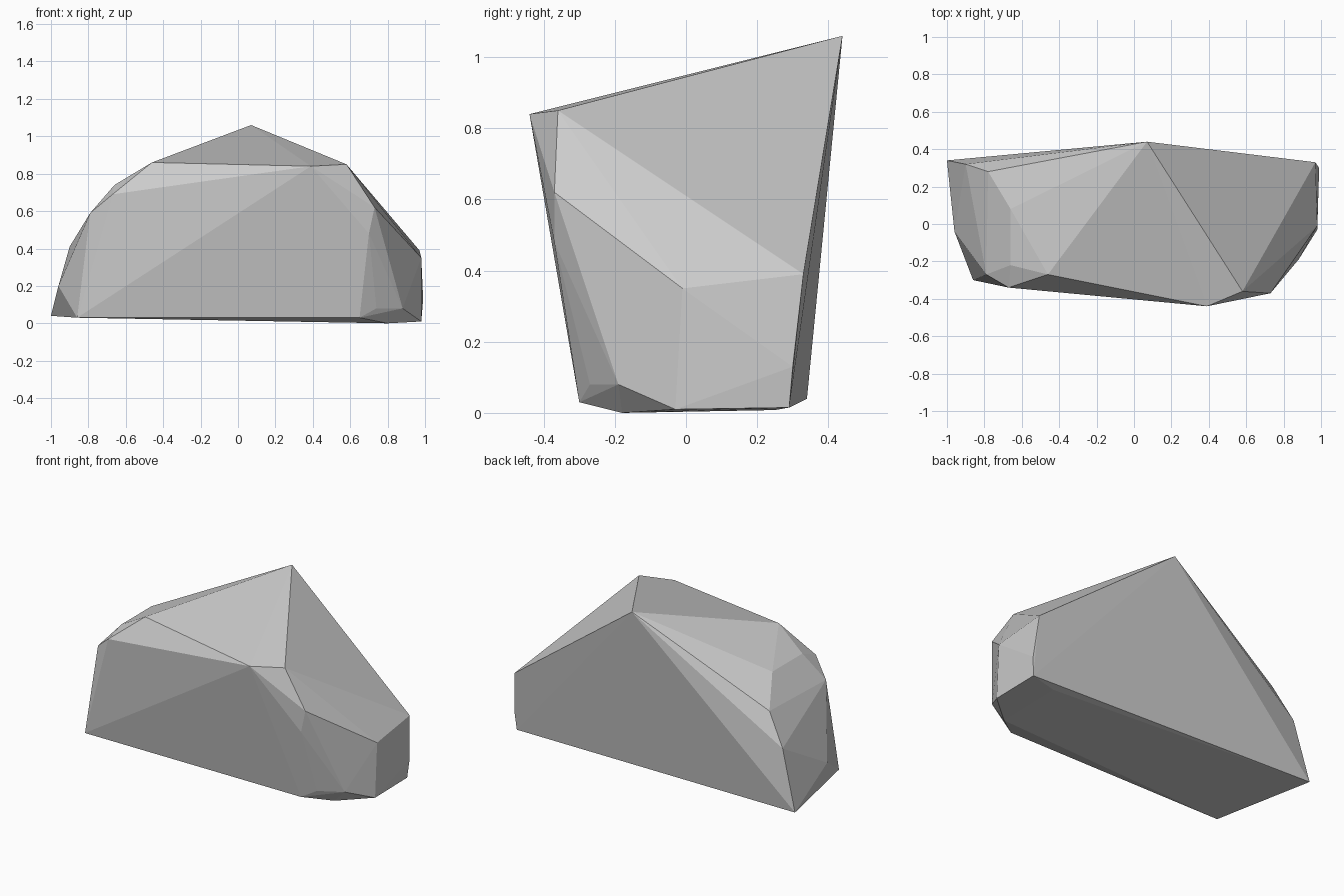
import bpy, bmesh

# Corner points of the faceted boulder, grouped by region
crown = [(0.07, 0.44, 1.06), (0.39, -0.44, 0.84), (0.58, -0.36, 0.85), (0.60, -0.36, 0.82),
         (-0.46, -0.27, 0.86)]
left_shoulder = [(-0.66, 0.08, 0.74), (-0.66, -0.22, 0.74), (-0.67, -0.34, 0.69),
                 (-0.78, 0.28, 0.60), (-0.79, -0.27, 0.59), (-0.90, 0.32, 0.41),
                 (-0.96, -0.04, 0.20)]
right_side = [(0.75, -0.32, 0.60), (0.73, -0.37, 0.62), (0.70, -0.37, 0.48),
              (0.98, -0.01, 0.35), (0.97, 0.33, 0.39), (0.99, 0.30, 0.13)]
base = [(-1.0, 0.34, 0.04), (-0.86, -0.30, 0.03), (0.65, -0.30, 0.03), (0.74, -0.27, 0.08),
        (0.88, -0.19, 0.08), (0.80, -0.18, 0.0), (0.98, -0.03, 0.01), (0.98, 0.29, 0.015),
        (0.80, 0.25, 0.008)]

# Wrap the points in flat facets
bm = bmesh.new()
for p in crown + left_shoulder + right_side + base:
    bm.verts.new(p)
bmesh.ops.convex_hull(bm, input=bm.verts[:])
loose = [v for v in bm.verts if not v.link_faces]
bmesh.ops.delete(bm, geom=loose, context='VERTS')
bmesh.ops.recalc_face_normals(bm, faces=bm.faces[:])

mesh = bpy.data.meshes.new("boulder")
bm.to_mesh(mesh)
bm.free()
boulder = bpy.data.objects.new("boulder", mesh)
bpy.context.collection.objects.link(boulder)
